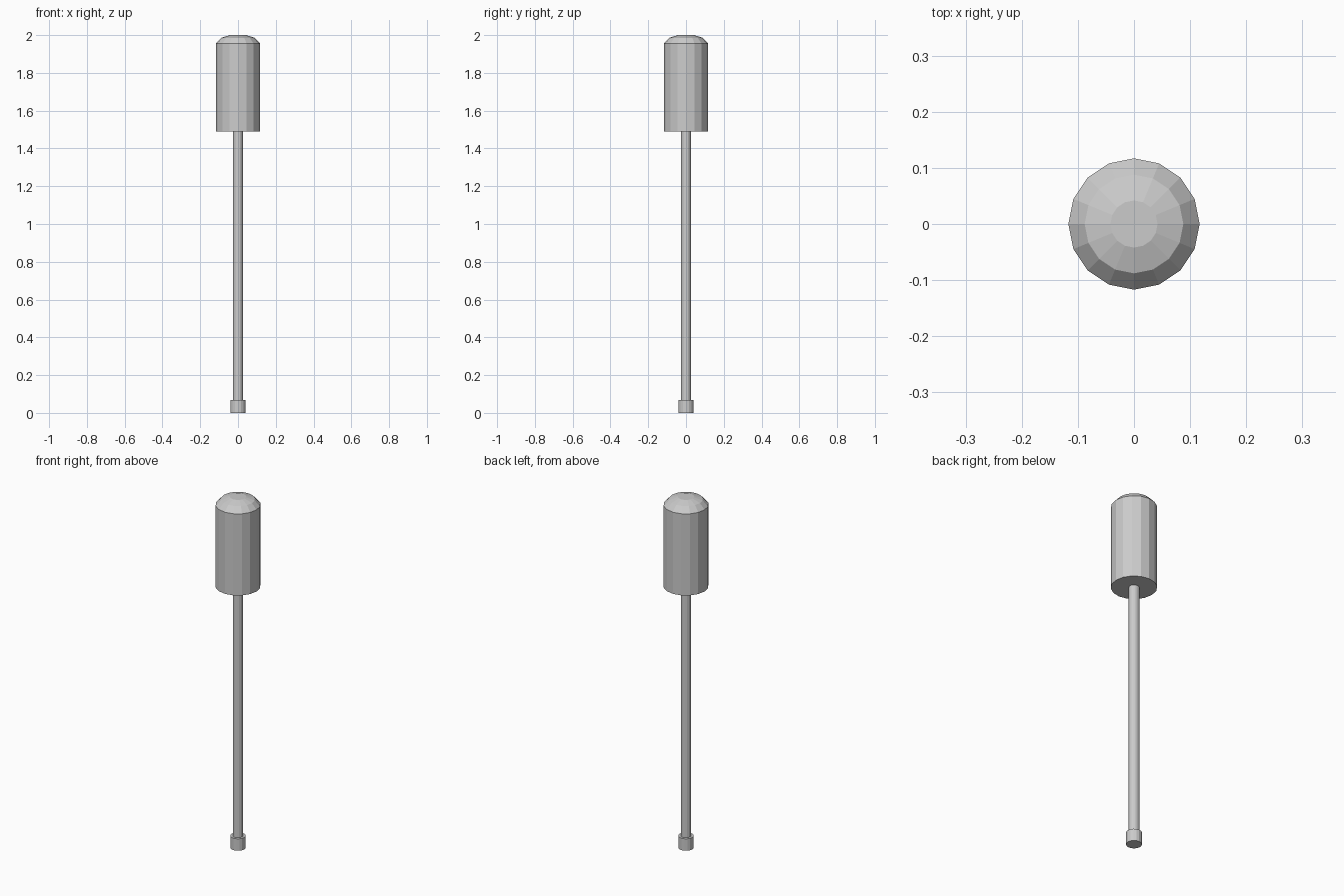
import bpy, bmesh, math

if "Cube" in bpy.data.objects:
    bpy.data.objects.remove(bpy.data.objects["Cube"])

SIDES = 16


def lathe(name, profile):
    """Flat-faced solid of revolution about z from (radius, height) points."""
    bm = bmesh.new()
    rings = []
    for r, z in profile:
        rings.append([bm.verts.new((r * math.cos(2 * math.pi * i / SIDES),
                                    r * math.sin(2 * math.pi * i / SIDES), z))
                      for i in range(SIDES)])
    for a, b in zip(rings, rings[1:]):
        for i in range(SIDES):
            j = (i + 1) % SIDES
            bm.faces.new((a[i], a[j], b[j], b[i]))
    bm.faces.new(rings[0][::-1])
    bm.faces.new(rings[-1])
    mesh = bpy.data.meshes.new(name)
    bm.to_mesh(mesh)
    bm.free()
    obj = bpy.data.objects.new(name, mesh)
    bpy.context.collection.objects.link(obj)
    return obj


# Handle with a domed top
lathe("handle", [(0.117, 1.49), (0.117, 1.955), (0.088, 1.986), (0.042, 2.0)])

# Thin shaft, set slightly into the handle and socket
lathe("shaft", [(0.027, 0.05), (0.027, 1.51)])

# Short socket at the tip
lathe("socket", [(0.04, 0.0), (0.04, 0.068)])
